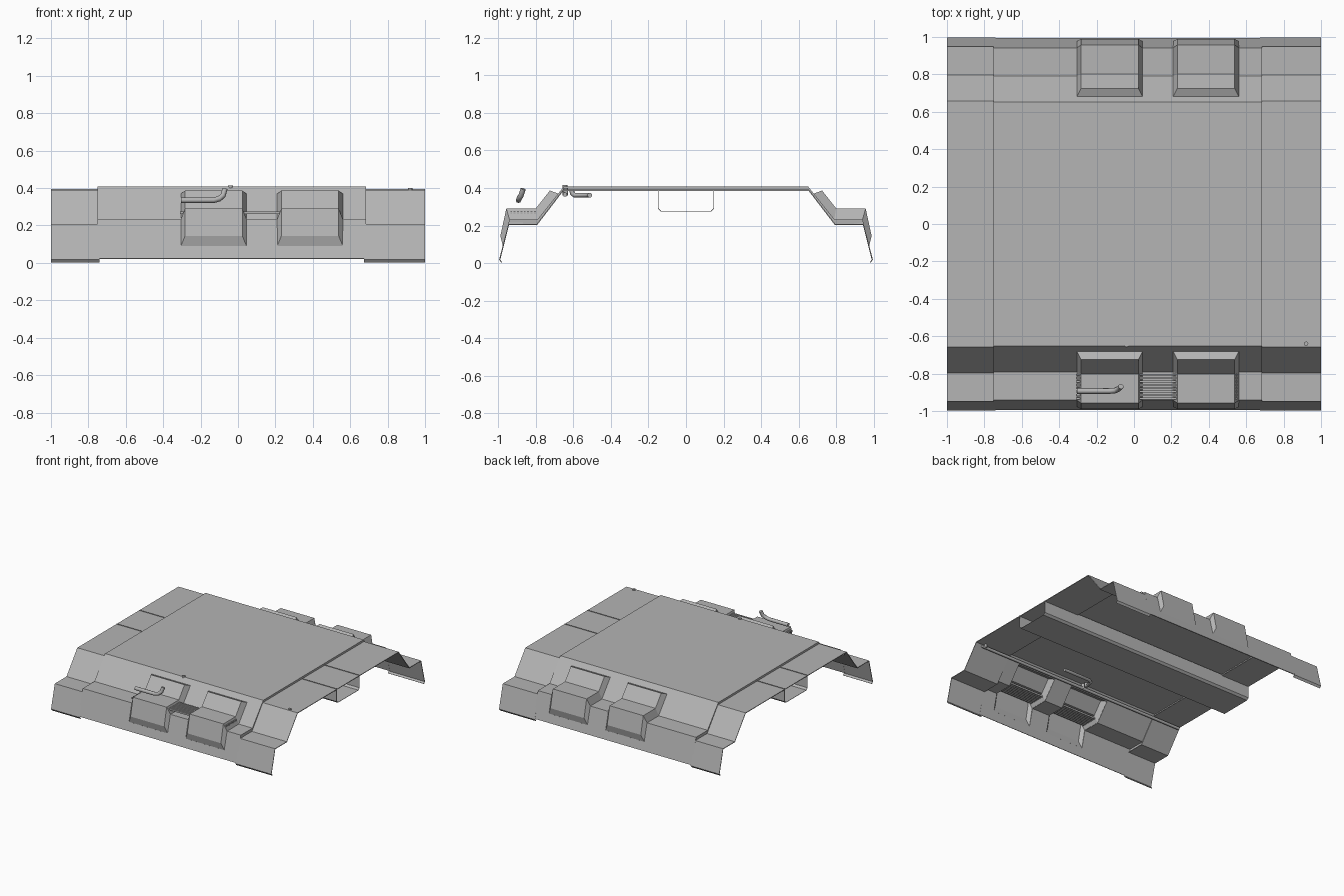
import bpy, bmesh
from mathutils import Vector

if "Cube" in bpy.data.objects:
    bpy.data.objects.remove(bpy.data.objects["Cube"])

grey = bpy.data.materials.new("dark_grey")
grey.diffuse_color = (.46, .46, .46, 1)
grey.use_nodes = True
grey.node_tree.nodes["Principled BSDF"].inputs["Base Color"].default_value = grey.diffuse_color


def link(name, data):
    ob = bpy.data.objects.new(name, data)
    data.materials.append(grey)
    bpy.context.collection.objects.link(ob)
    return ob


def mesh_object(name, bm, thickness=0.0):
    bmesh.ops.remove_doubles(bm, verts=bm.verts, dist=0.0005)
    bmesh.ops.recalc_face_normals(bm, faces=bm.faces)
    me = bpy.data.meshes.new(name)
    bm.to_mesh(me)
    bm.free()
    ob = link(name, me)
    if thickness:
        mod = ob.modifiers.new("sheet", 'SOLIDIFY')
        mod.thickness = thickness
        mod.offset = 0
    return ob


def quad(bm, *pts):
    bm.faces.new([bm.verts.new(p) for p in pts])


def sheet(name, xs, profile, skip=lambda i, j: False, thickness=0.006):
    """Sweep a y-z profile along x, leaving out skipped cells."""
    bm = bmesh.new()
    for i, (a, b) in enumerate(zip(xs, xs[1:])):
        for j, (p, q) in enumerate(zip(profile, profile[1:])):
            if not skip(i, j):
                quad(bm, (a, *p), (b, *p), (b, *q), (a, *q))
    return mesh_object(name, bm, thickness)


def mirrored(half):
    return half + [(-y, z) for y, z in reversed(half)]


def box(name, lo, hi):
    bm = bmesh.new()
    bmesh.ops.create_cube(bm, size=1)
    lo, hi = Vector(lo), Vector(hi)
    for v in bm.verts:
        v.co = (lo + hi) / 2 + v.co * (hi - lo)
    return mesh_object(name, bm)


def pipe(name, pts, r):
    cu = bpy.data.curves.new(name, 'CURVE')
    cu.dimensions = '3D'
    cu.bevel_depth = r
    cu.bevel_resolution = 2
    cu.use_fill_caps = True
    sp = cu.splines.new('POLY')
    sp.points.add(len(pts) - 1)
    for p, c in zip(sp.points, pts):
        p.co = (*c, 1)
    return link(name, cu)


# raised centre cover, with openings where the housings sit
base = [(-.68, .3675), (-.79, .23), (-.94, .23), (-.975, .09)]
bottom, edge = (-.992, .022), (-.65, .405)
centre = mirrored([bottom] + base[::-1] + [edge])
sheet("centre_cover", [-.75, -.305, .045, .21, .56, .685], centre,
      lambda i, j: i in (1, 3) and j in (1, 2, 3, 7, 8, 9))

# lower end covers with a small turned-in bottom lip
end_half = [(-.994, .018), (-.946, .205), (-.795, .205), (-.655, .388)]
end = mirrored([(-.982, .003)] + end_half)
sheet("left_end_cover", [-1, -.74], end)
sheet("right_end_cover", [.675, 1], end)

# flanges closing the step between centre and end covers
inner, raised = mirrored(end_half), mirrored([bottom, base[2], base[1], edge])
for name, x in (("left_step", -.748), ("right_step", .683)):
    bm = bmesh.new()
    for j in range(7):
        quad(bm, (x, *inner[j]), (x, *inner[j + 1]), (x, *raised[j + 1]), (x, *raised[j]))
    mesh_object(name, bm, .003)

# bulged housings on both flanks
outer = [(-.725, .385), (-.80, .29), (-.957, .29), (-.988, .145)]
for side, s in (("front", 1), ("back", -1)):
    for n, (x0, x1) in enumerate(((-.305, .045), (.21, .56))):
        bm = bmesh.new()
        a, b = x0 + .023, x1 - .023
        B = [(y * s, z) for y, z in base]
        O = [(y * s, z) for y, z in outer]
        for k in range(3):
            quad(bm, (a, *O[k]), (b, *O[k]), (b, *O[k + 1]), (a, *O[k + 1]))
            for xb, xo in ((x0, a), (x1, b)):
                quad(bm, (xb, *B[k]), (xo, *O[k]), (xo, *O[k + 1]), (xb, *B[k + 1]))
        for k in (0, 3):
            quad(bm, (x0, *B[k]), (x1, *B[k]), (b, *O[k]), (a, *O[k]))
        mesh_object(f"{side}_housing_{n + 1}", bm, .004)

# vent slats running through the front housings
for k in range(8):
    y = -.932 + k * .018
    box(f"vent_slat_{k + 1}", (-.31, y - .005, .262), (.552, y + .005, .276))

# hollow channel under the roof
sheet("under_channel", [-1, 1],
      mirrored([(-.147, .395), (-.147, .29), (-.132, .275)]), thickness=.003)

# bent pipe outside the front flank
pipe("outer_pipe", [(-.305, -.893, .335), (-.13, -.893, .335), (-.10, -.89, .343),
                    (-.08, -.88, .36), (-.07, -.868, .395)], .015)

# pipes and fixings below the roof edge
pipe("edge_rail", [(-.98, -.645, .365), (.95, -.645, .365)], .012)
pipe("inner_pipe", [(-.04, -.61, .395), (-.04, -.607, .372), (-.037, -.595, .362),
                    (-.02, -.53, .362), (.01, -.513, .362), (.25, -.513, .362)], .013)
pipe("centre_fixing", [(-.04, -.645, .36), (-.04, -.645, .415)], .013)
pipe("end_fixing", [(.92, -.64, .36), (.92, -.64, .40)], .012)
